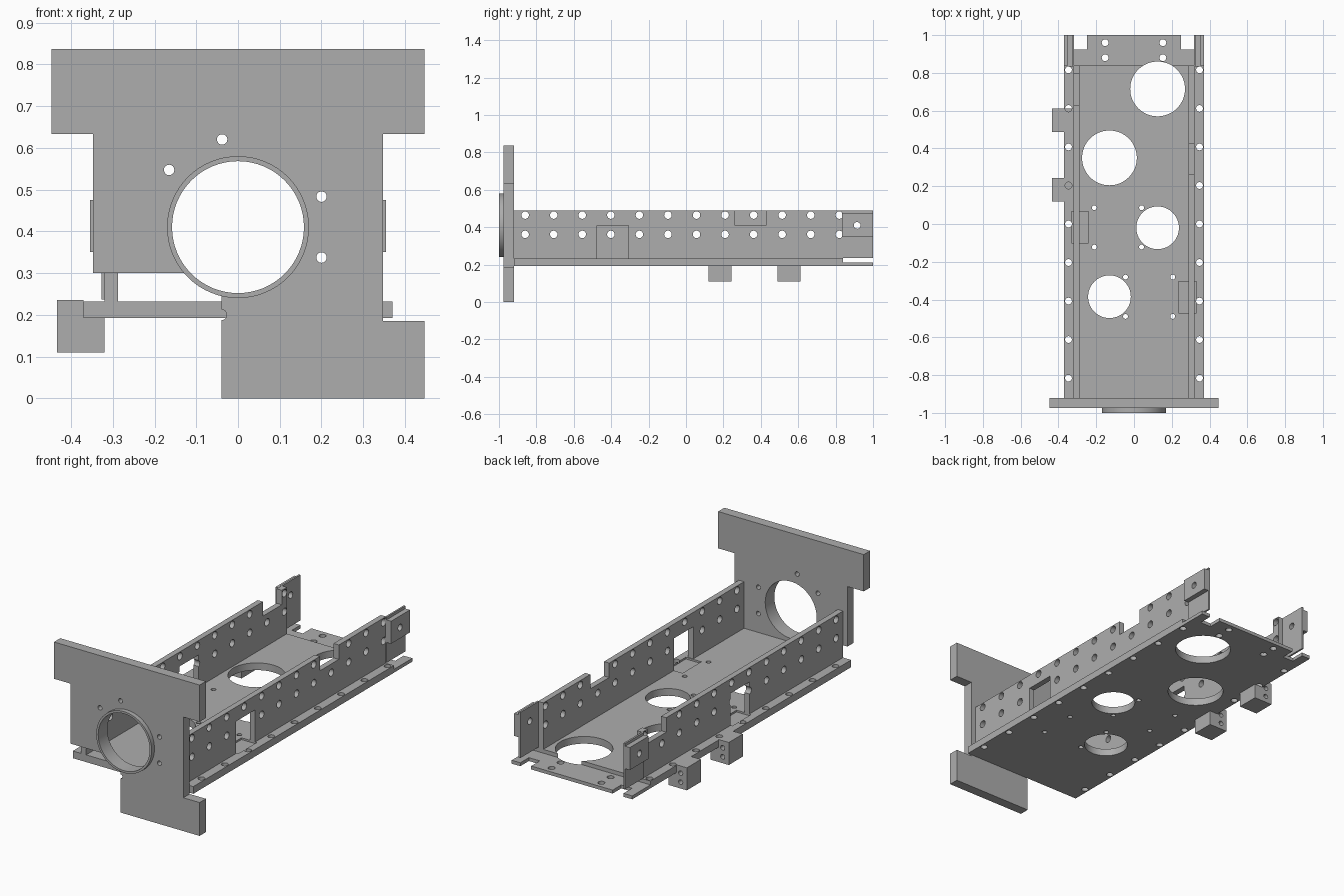
import bpy, bmesh, math
from mathutils import Matrix, Vector

cube = bpy.data.objects.get("Cube")
if cube:
    bpy.data.objects.remove(cube, do_unlink=True)

grey = bpy.data.materials.new("machined_grey")
grey.use_nodes = True
COLOUR = (0.42, 0.42, 0.42, 1)
grey.diffuse_color = COLOUR
grey.node_tree.nodes["Principled BSDF"].inputs["Base Color"].default_value = COLOUR


def make(name, bm):
    bmesh.ops.recalc_face_normals(bm, faces=bm.faces)
    mesh = bpy.data.meshes.new(name)
    bm.to_mesh(mesh)
    bm.free()
    mesh.materials.append(grey)
    ob = bpy.data.objects.new(name, mesh)
    bpy.context.collection.objects.link(ob)
    return ob


def place(axis, u, v, w):
    """Put outline point (u, v) at depth w along the given axis."""
    return {"X": Vector((w, u, v)), "Y": Vector((u, w, v)), "Z": Vector((u, v, w))}[axis]


def slab(name, axis, outline, lo, hi):
    bm = bmesh.new()
    face = bm.faces.new([bm.verts.new(place(axis, u, v, lo)) for u, v in outline])
    new = bmesh.ops.extrude_face_region(bm, geom=[face])["geom"]
    bmesh.ops.translate(bm, vec=place(axis, 0, 0, hi - lo),
                        verts=[g for g in new if isinstance(g, bmesh.types.BMVert)])
    return make(name, bm)


def rect(u0, u1, v0, v1):
    return [(u0, v0), (u1, v0), (u1, v1), (u0, v1)]


TURN = {"X": Matrix.Rotation(math.pi / 2, 4, "Y"),
        "Y": Matrix.Rotation(math.pi / 2, 4, "X"), "Z": Matrix()}


def rods(axis, holes, lo, hi):
    """Cylinders (u, v, radius) used for drilling."""
    bm = bmesh.new()
    for u, v, r in holes:
        at = Matrix.Translation(place(axis, u, v, (lo + hi) / 2))
        bmesh.ops.create_cone(bm, cap_ends=True, segments=64 if r > 0.1 else 24,
                              radius1=r, radius2=r, depth=hi - lo, matrix=at @ TURN[axis])
    return make("drill", bm)


def cut(ob, cutter):
    mod = ob.modifiers.new("cut", "BOOLEAN")
    mod.object, mod.operation, mod.solver = cutter, "DIFFERENCE", "EXACT"
    graph = bpy.context.evaluated_depsgraph_get()
    mesh = bpy.data.meshes.new_from_object(ob.evaluated_get(graph))
    ob.modifiers.clear()
    ob.data = mesh
    bpy.data.objects.remove(cutter, do_unlink=True)


parts = []

# Front plate with its bore, bolt holes and half-round notch
plate = slab("front_plate", "Y", [
    (-0.447, 0.837), (-0.447, 0.633), (-0.347, 0.633), (-0.347, 0.3), (-0.04, 0.3),
    (-0.04, 0), (0.447, 0), (0.447, 0.185), (0.347, 0.185), (0.347, 0.633),
    (0.447, 0.633), (0.447, 0.837)], -0.975, -0.92)
cut(plate, rods("Y", [(0, 0.41, 0.165), (-0.038, 0.62, 0.0125), (-0.165, 0.547, 0.0125),
                      (0.2, 0.483, 0.0125), (0.2, 0.337, 0.0125), (-0.04, 0.2, 0.013)], -1.1, -0.8))
parts.append(plate)

# Collar around the bore
collar = rods("Y", [(0, 0.41, 0.17)], -1, -0.92)
collar.name = "bore_collar"
cut(collar, rods("Y", [(0, 0.41, 0.158)], -1.1, -0.8))
parts.append(collar)

# Base plate with rear slots, thinned rear lip, pockets and holes
half = [(0.37, -0.92), (0.37, 1), (0.317, 1), (0.317, 0.925), (0.25, 0.925), (0.25, 1)]
base = slab("base_plate", "Z", half + [(-x, y) for x, y in reversed(half)], 0.192, 0.232)
cut(base, slab("lip_cutter", "Z", rect(-0.5, 0.5, 0.84, 1.1), 0.211, 0.3))
cut(base, slab("pocket_cutter", "Z", rect(0.235, 0.33, -0.47, -0.305), 0.222, 0.3))
cut(base, slab("pocket_cutter", "Z", rect(-0.33, -0.24, -0.1, 0.065), 0.222, 0.3))
holes = [(0.125, 0.715, 0.145), (-0.13, 0.35, 0.145), (0.125, -0.02, 0.113), (-0.13, -0.385, 0.113)]
holes += [(s * 0.347, 0.204 * i, 0.018) for s in (-1, 1) for i in range(-4, 5)]
holes += [(s * 0.153, y, 0.018) for s in (-1, 1) for y in (0.88, 0.96)]
for cx, cy in ((-0.085, -0.018), (0.08, -0.385)):
    holes += [(cx + dx, cy + dy, 0.013) for dx in (-0.125, 0.125) for dy in (-0.104, 0.104)]
cut(base, rods("Z", holes, 0.1, 0.3))
parts.append(base)

# Side rails: each has one top notch, one bottom window and two rows of holes
for side, s, win, notch in (("left", 1, -0.475, 0.262), ("right", -1, -0.1, 0.63)):
    w2, n2 = win + 0.167, notch + 0.165
    a, b = sorted((s * 0.288, s * 0.32))
    rail = slab(side + "_rail", "X", [
        (-0.92, 0.232), (win, 0.232), (win, 0.41), (w2, 0.41), (w2, 0.232), (0.84, 0.232),
        (0.84, 0.49), (n2, 0.49), (n2, 0.41), (notch, 0.41), (notch, 0.49), (-0.92, 0.49)], a, b)
    cut(rail, rods("X", [(-0.86 + 0.1527 * i, z, 0.02) for i in range(12) for z in (0.362, 0.465)],
                   a - 0.1, b + 0.1))

    # Thin rear tab and the clamp block on its outer face
    a, b = sorted((s * 0.317, s * 0.327))
    tab = slab(side + "_rear_tab", "X", rect(0.835, 1, 0.237, 0.49), a, b)
    a, b = sorted((s * 0.327, s * 0.355))
    block = slab(side + "_clamp_block", "X", rect(0.835, 1, 0.35, 0.475), a, b)
    for ob in (tab, block):
        cut(ob, rods("X", [(0.915, 0.41, 0.018)], -0.5, 0.5))
    parts += [rail, tab, block]

# Mounting blocks hung under the right edge, stepped around the base plate
for name, y in (("front_mount_block", 0.12), ("rear_mount_block", 0.488)):
    mount = slab(name, "Y", [(-0.433, 0.11), (-0.32, 0.11), (-0.32, 0.192), (-0.37, 0.192),
                             (-0.37, 0.235), (-0.433, 0.235)], y, y + 0.123)
    cut(mount, rods("Y", [(-0.395, 0.145, 0.013), (-0.395, 0.195, 0.013)], y + 0.08, y + 0.2))
    parts.append(mount)

# Smooth the round walls, keep machined edges sharp
bpy.ops.object.select_all(action="DESELECT")
for ob in parts:
    ob.select_set(True)
bpy.context.view_layer.objects.active = parts[0]
bpy.ops.object.shade_smooth_by_angle(angle=math.radians(30))
